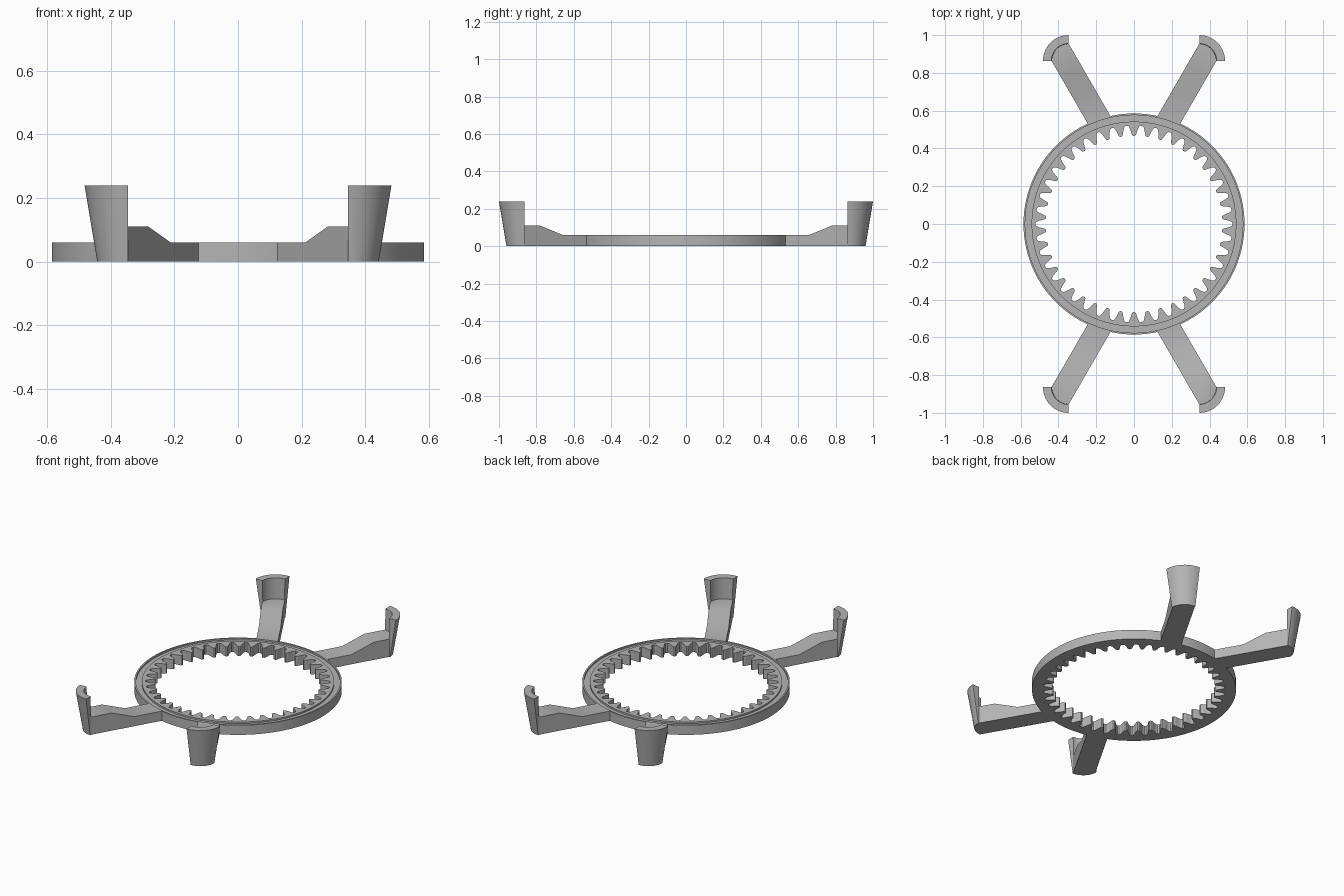
import bpy, bmesh, math
from mathutils import Vector

if "Cube" in bpy.data.objects:
    bpy.data.objects.remove(bpy.data.objects["Cube"])

grey = bpy.data.materials.new("plain grey")
grey.use_nodes = True
grey.diffuse_color = (0.46, 0.46, 0.46, 1)
grey.node_tree.nodes["Principled BSDF"].inputs["Base Color"].default_value = grey.diffuse_color


def make_object(name, verts, faces):
    bm = bmesh.new()
    vs = [bm.verts.new(v) for v in verts]
    for f in faces:
        bm.faces.new([vs[i] for i in f])
    bmesh.ops.recalc_face_normals(bm, faces=bm.faces)
    mesh = bpy.data.meshes.new(name)
    bm.to_mesh(mesh)
    bm.free()
    mesh.materials.append(grey)
    obj = bpy.data.objects.new(name, mesh)
    bpy.context.collection.objects.link(obj)
    bpy.ops.object.select_all(action='DESELECT')
    obj.select_set(True)
    bpy.context.view_layer.objects.active = obj
    bpy.ops.object.shade_smooth_by_angle(angle=math.radians(32))
    return obj


# Toothed ring: one tooth is (fraction of pitch, radius), repeated all round
TEETH, HEIGHT = 42, 0.06
half_tooth = [(0.06, 0.467), (0.13, 0.471), (0.19, 0.482),
              (0.27, 0.502), (0.34, 0.515), (0.43, 0.521)]
tooth = [(-f, r) for f, r in reversed(half_tooth)] + half_tooth
rim = [(math.pi / 2 + (k + f) * math.tau / TEETH, r)
       for k in range(TEETH) for f, r in tooth]

# Cross-section loops; None follows the teeth
section = [(None, 0), (0.585, 0), (0.585, HEIGHT), (0.576, HEIGHT),
           (0.576, 0.05), (0.542, 0.05), (0.542, HEIGHT), (None, HEIGHT)]
n, m = len(rim), len(section)
verts = [((R or r) * Vector((math.cos(a), math.sin(a), 0))) + Vector((0, 0, z))
         for R, z in section for a, r in rim]
faces = [(j * n + i, j * n + (i + 1) % n,
          (j + 1) % m * n + (i + 1) % n, (j + 1) % m * n + i)
         for j in range(m) for i in range(n)]
make_object("toothed_ring", verts, faces)

# Shared corner layout for arms and end posts
CENTRE = Vector((0.346, 0.864))
ALONG = Vector((0.5, math.sqrt(3) / 2))
ACROSS = Vector((ALONG.y, -ALONG.x))
STEPS = 16
POST_TOP = 0.24


def arc(radius):
    """Quarter arc from the +y end to the +x end."""
    return [CENTRE + radius * Vector((math.sin(t), math.cos(t)))
            for t in (i * math.pi / 2 / STEPS for i in range(STEPS + 1))]


def build_arm(name, sx, sy):
    end = arc(0.091)
    offsets = [end[0].dot(ACROSS), end[-1].dot(ACROSS)]
    # Each side: ring joint, start of the ramp, top of the ramp
    sides = [[ACROSS * o + ALONG * s
              for s in (math.sqrt(0.583 ** 2 - o * o), 0.73, 0.87)] for o in offsets]
    outline = sides[0] + end + sides[1][::-1]
    count = len(outline)
    heights = [HEIGHT, HEIGHT] + [0.11] * (count - 4) + [HEIGHT, HEIGHT]
    verts = [(sx * p.x, sy * p.y, 0) for p in outline]
    verts += [(sx * p.x, sy * p.y, h) for p, h in zip(outline, heights)]
    faces = [tuple(range(count))]
    faces += [(i, (i + 1) % count, count + (i + 1) % count, count + i) for i in range(count)]
    top = list(range(count, 2 * count))
    faces += [(top[0], top[1], top[-2], top[-1]),
              (top[1], top[2], top[-3], top[-2]), tuple(top[2:-2])]
    make_object(name, verts, faces)


def build_post(name, sx, sy):
    # Quarter shell that flares outwards towards the top
    loops = [(0.086, 0), (0.096, 0), (0.136, POST_TOP), (0.091, POST_TOP)]
    k = STEPS + 1
    verts = [(sx * p.x, sy * p.y, z) for r, z in loops for p in arc(r)]
    faces = [(j * k + i, j * k + i + 1, (j + 1) % 4 * k + i + 1, (j + 1) % 4 * k + i)
             for j in range(4) for i in range(STEPS)]
    faces += [tuple(j * k + e for j in range(4)) for e in (0, STEPS)]
    make_object(name, verts, faces)


for sy, depth in ((-1, "front"), (1, "back")):
    for sx, side in ((1, "left"), (-1, "right")):
        build_arm(f"{depth}_{side}_arm", sx, sy)
        build_post(f"{depth}_{side}_post", sx, sy)
